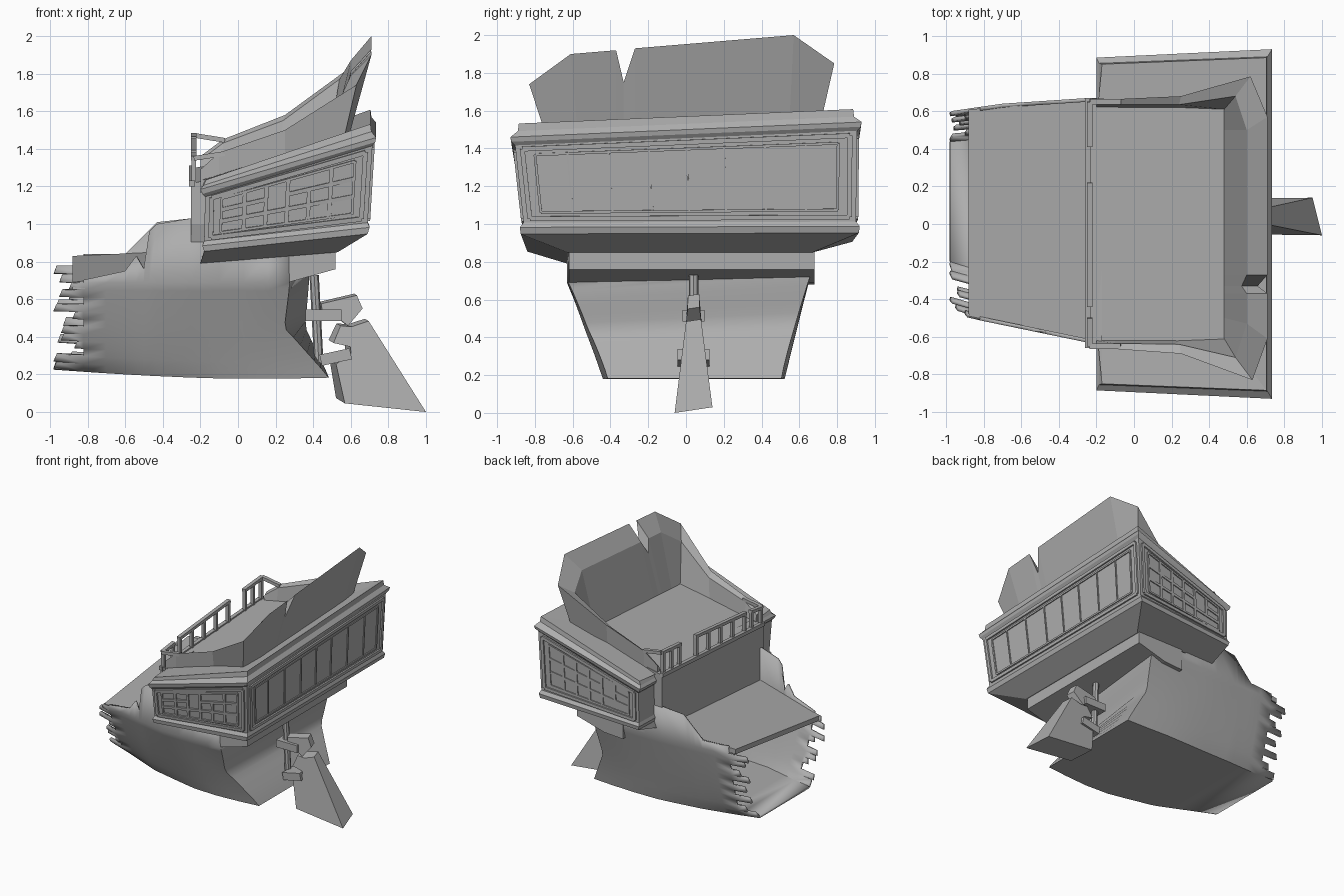
import bpy, bmesh, math
from mathutils import Vector as V

if "Cube" in bpy.data.objects:
    bpy.data.objects.remove(bpy.data.objects["Cube"])

grey = bpy.data.materials.new("dark_timber")
grey.diffuse_color = (.42, .42, .42, 1)
grey.use_nodes = True
grey.node_tree.nodes["Principled BSDF"].inputs["Base Color"].default_value = grey.diffuse_color


def finish(name, bm, smooth=False, thick=0):
    bmesh.ops.recalc_face_normals(bm, faces=bm.faces)
    me = bpy.data.meshes.new(name)
    bm.to_mesh(me)
    bm.free()
    me.materials.append(grey)
    ob = bpy.data.objects.new(name, me)
    bpy.context.collection.objects.link(ob)
    if thick:
        m = ob.modifiers.new("shell", 'SOLIDIFY')
        m.thickness, m.offset = thick, 0
    if smooth:
        bpy.ops.object.select_all(action='DESELECT')
        ob.select_set(True)
        bpy.context.view_layer.objects.active = ob
        bpy.ops.object.shade_smooth_by_angle(angle=math.radians(25))
    return ob


def loft(name, loops, start=True, end=True):
    bm = bmesh.new()
    rings = [[bm.verts.new(p) for p in lp] for lp in loops]
    n = len(rings[0])
    for a, b in zip(rings, rings[1:]):
        for i in range(n):
            j = (i + 1) % n
            bm.faces.new((a[i], a[j], b[j], b[i]))
    if start:
        bm.faces.new(rings[0])
    if end:
        bm.faces.new(rings[-1])
    return finish(name, bm)


def beam(bm, a, b, w, h, up):
    a, b, up = V(a), V(b), V(up)
    d = (b - a).normalized()
    s = d.cross(up).normalized() * w / 2
    u = s.cross(d).normalized() * h / 2
    r = [[bm.verts.new(p + i * s + j * u) for i, j in ((-1, -1), (1, -1), (1, 1), (-1, 1))] for p in (a, b)]
    for i in range(4):
        j = (i + 1) % 4
        bm.faces.new((r[0][i], r[0][j], r[1][j], r[1][i]))
    bm.faces.new(r[0])
    bm.faces.new(r[1])


def interp(pts, x):
    if x <= pts[0][0]:
        return pts[0][1]
    for (a, p), (b, q) in zip(pts, pts[1:]):
        if x <= b:
            return p + (q - p) * (x - a) / (b - a)
    return pts[-1][1]


# Hull shell: two planked sides with broken ends, bottom and raked transom
LOW = {-1: [(-.98, -.2), (-.5, -.36), (0, -.44), (.48, -.41)], 1: [(-.98, .44), (-.5, .49), (0, .52), (.48, .5)]}
TOP = {-1: [(-.98, -.45), (-.88, -.49), (-.25, -.62), (.5, -.61)], 1: [(-.98, .59), (-.7, .63), (-.25, .66), (.5, .67)]}
RIM = {-1: [(-.88, .69), (-.6, .75), (-.54, .83), (-.5, .76), (-.47, .96), (-.43, 1.0), (-.25, 1.03)],
       1: [(-.88, .84), (-.6, .84), (-.43, 1.01), (-.25, 1.03)]}
STERN = {-1: [(.18, .48), (.45, .24), (.69, .27)], 1: [(.18, .48), (.45, .35), (.69, .37)]}
TEETH = {-1: [-.98, -.98, 0, -.87, -.94, -.94, 0, -.88, -.98, 0, -.95, -.9],
         1: [-.98, -.9, 0, -.96, 0, -.93, 0, -.97, -.9, 0, -.95, -.98]}
COLS = [-.82, -.7, -.6, -.54, -.5, -.47, -.43, -.25, -.1]
N = 12


def hull_point(s, x, t, aft=0):
    zb = .185 + .05 * max(0, -x / .98) ** 1.5
    z = zb + ((.69 if s < 0 else .78) - zb) * t
    if aft:
        x = x + (interp(STERN[s], z) - x) * aft
    e = .6 + .6 * min(1, (x + 1) / 1.3)
    a, b = interp(LOW[s], x), interp(TOP[s], x)
    return V((x, a + (b - a) * t ** e, z))


bm = bmesh.new()
cols = {}
for s in (-1, 1):
    cols[s] = []
    for x, aft in [(x, 0) for x in COLS] + [(-.1, .35), (-.1, .7), (-.1, 1)]:
        pts = [hull_point(s, x, k / N, aft) for k in range(N + 1)]
        top = pts[-1].copy()
        top.z = max(interp(RIM[s], top.x), top.z + .01)
        if aft:
            top.z = .84
        cols[s].append([bm.verts.new(p) for p in pts + [top]])
    for a, b in zip(cols[s], cols[s][1:]):
        for k in range(N + 1):
            bm.faces.new((a[k], b[k], b[k + 1], a[k + 1]))
    first = cols[s][0]
    for k, x in enumerate(TEETH[s]):
        if x:
            p, q = (bm.verts.new(hull_point(s, x + d, (k + f) / N)) for f, d in ((.03, 0), (.95, .015)))
            bm.faces.new((first[k], p, q, first[k + 1]))
for i in range(len(cols[1]) - 1):
    bm.faces.new([cols[-1][i][0], cols[-1][i + 1][0], cols[1][i + 1][0], cols[1][i][0]])
for k in range(N):
    bm.faces.new([cols[-1][-1][k], cols[1][-1][k], cols[1][-1][k + 1], cols[-1][-1][k + 1]])
bow = [bm.verts.new(hull_point(s, -.98, 0)) for s in (1, -1)]
bm.faces.new([cols[-1][0][0], cols[1][0][0]] + bow)
finish("hull", bm, True, .02)

# Lower deck, cabin block and stern counter beam
d = [(-.88, -.49, .69), (-.24, -.615, .77), (-.24, .655, .86), (-.88, .61, .83)]
loft("lower_deck", [[(x, y, z - .04) for x, y, z in d], d])


def floor_z(x, y):
    return 1.265 + .2 * (x + .2) + .06 * y


c = [(-.25, -.65), (.48, -.64), (.48, .64), (-.25, .67)]
loft("cabin", [[(x, y * .92, .75 if x < 0 else .84) for x, y in c], [(x, y, 1.0) for x, y in c],
               [(x, y, floor_z(x, y)) for x, y in c]])
prof = [(.1, .68), (.27, .69), (.52, .76), (.52, .87), (.1, .87)]
loft("counter_beam", [[(x, y, z) for x, z in prof] for y in (-.62, .68)])


# Wrap-around stern gallery with mouldings and sloping roof
def ring(xs, ys, zs, xf, yf, zf, roll, rollf, dy=0):
    return [V((x, y + dy, z + r * y)) for x, y, z, r in
            ((xs, -ys, zs, roll), (xs, ys, zs, roll), (xf, yf, zf, rollf), (xf, -yf, zf, rollf))]


wall_low = ring(.69, .88, 1.01, -.18, .85, .935, .003, .03, .02)
wall_top = ring(.715, .905, 1.455, -.175, .87, 1.175, .043, .035)
loft("gallery", [
    ring(.53, .65, .85, -.2, .65, .82, 0, .045, .02),
    ring(.69, .895, .95, -.18, .86, .88, .003, .03, .02),
    ring(.70, .90, .985, -.19, .865, .91, .003, .03, .02),
    wall_low, wall_top,
    ring(.73, .925, 1.475, -.19, .88, 1.19, .043, .035),
    ring(.735, .93, 1.50, -.2, .885, 1.215, .043, .035),
    ring(.71, .89, 1.53, -.185, .855, 1.235, .043, .035),
    ring(.705, .885, 1.57, -.17, .85, 1.265, .043, .035),
    ring(.53, .66, 1.49, -.19, .65, 1.26, .043, .04)], True, False)


# Window frames and broken lattice on a wall quad
def windows(name, i, j, inset, us, vs, skip, bar):
    a, b, c2, d2 = wall_low[i], wall_low[j], wall_top[j], wall_top[i]
    nrm = (b - a).cross(d2 - a).normalized()

    def P(u, v):
        return a.lerp(b, u).lerp(d2.lerp(c2, u), v)
    bm = bmesh.new()
    for (iu, iv), w, h in ((inset[0], .025, .025), (inset[1], .014, .016)):
        q = [P(iu, iv), P(1 - iu, iv), P(1 - iu, 1 - iv), P(iu, 1 - iv)]
        for k in range(4):
            beam(bm, q[k], q[(k + 1) % 4], w, h, nrm)
    u0, v0 = inset[1]
    vv = [v0] + vs + [1 - v0]
    uu = [u0] + us + [1 - u0]
    n = 0
    for u in us:
        for p, q in zip(vv, vv[1:]):
            n += 1
            if n % skip:
                beam(bm, P(u, p), P(u, q), bar, .014, nrm)
    for v in vs:
        for p, q in zip(uu, uu[1:]):
            n += 1
            if n % skip:
                beam(bm, P(p, v), P(q, v), bar, .014, nrm)
    finish(name, bm)


side_us = [.11 + .78 * k / 6 for k in range(1, 6)]
windows("left_windows", 3, 0, ((.04, .06), (.1, .14)), side_us, [.38, .62], 12, .022)
windows("right_windows", 1, 2, ((.04, .06), (.1, .14)), side_us, [.38, .62], 13, .022)
windows("stern_windows", 0, 1, ((.02, .05), (.055, .13)), [.15, .27, .39, .5, .61, .73, .85], [], 9, .01)

# Poop bulwark and splintered stern board: inner floor, inner rim, outer top, outer foot
cols = [
    ((-.2, -.62), (-.2, -.635, 1.28), (-.2, -.66, 1.29), (-.2, -.66)),
    ((-.1, -.62), (-.1, -.635, 1.36), (-.1, -.665, 1.38), (-.1, -.66)),
    ((.22, -.62), (.24, -.64, 1.47), (.25, -.69, 1.50), (.25, -.66)),
    ((.48, -.61), (.54, -.71, 1.66), (.63, -.83, 1.74), (.53, -.69)),
    ((.48, -.5), (.60, -.53, 1.79), (.71, -.61, 1.90), (.55, -.56)),
    ((.48, -.37), (.60, -.37, 1.80), (.71, -.37, 1.92), (.55, -.37)),
    ((.48, -.33), (.573, -.33, 1.70), (.658, -.33, 1.75), (.55, -.33)),
    ((.48, -.27), (.60, -.27, 1.81), (.71, -.27, 1.93), (.55, -.27)),
    ((.48, .5), (.60, .5, 1.87), (.71, .57, 2.0), (.55, .54)),
    ((.48, .61), (.54, .68, 1.77), (.62, .785, 1.85), (.53, .68)),
    ((.22, .62), (.24, .635, 1.55), (.25, .68, 1.58), (.25, .66)),
    ((-.08, .62), (-.08, .635, 1.43), (-.08, .665, 1.45), (-.08, .66)),
    ((-.2, .62), (-.2, .635, 1.34), (-.2, .66, 1.36), (-.2, .66))]
loft("stern_bulwark", [[(*f, floor_z(*f) - .005), r, t, (*o, floor_z(*o) - .06)] for f, r, t, o in cols])

# Broken railing along the front of the upper deck
bm = bmesh.new()


def rail_pt(y, h, x=-.235):
    return (x, y, floor_z(x, y) - .01 + h)


for y0, y1, n, h0, h1 in ((-.65, -.5, 2, .14, .15), (-.44, .22, 5, .16, .18), (.41, .65, 3, .18, .185)):
    beam(bm, rail_pt(y0, h0), rail_pt(y1, h1), .03, .025, (0, 0, 1))
    for k in range(n):
        f = k / (n - 1)
        y = y0 + .015 + (y1 - y0 - .03) * f
        beam(bm, rail_pt(y, 0), rail_pt(y, h0 + (h1 - h0) * f), .025, .025, (1, 0, 0))
for y, h, z in ((-.65, .14, 1.375), (.65, .185, 1.445)):
    beam(bm, rail_pt(y, h), (-.07, y, z), .03, .025, (0, 0, 1))
finish("railing", bm)
bm = bmesh.new()
beam(bm, (-.245, -.66, floor_z(-.25, -.66)), (-.245, .67, floor_z(-.25, .67)), .03, .03, (0, 0, 1))
finish("deck_edge", bm)


# Rudder: flared blade, splintered upper piece, post and brackets
def flared(name, prof):
    loops = []
    for s in (-1, 1):
        lp = []
        for x, z in prof:
            y = .04 + s * (.03 + .07 * max(0, 1 - z / .55))
            lp.append((x - (y + .06) * .25, y, z + (y + .06) * .15))
        loops.append(lp)
    loft(name, loops)


flared("rudder_blade", [(.56, .45), (.62, .445), (.71, .475), (1.0, 0), (.57, .045), (.53, .25), (.61, .30), (.61, .34), (.52, .36)])
flared("rudder_top", [(.46, .565), (.65, .61), (.68, .54), (.60, .45), (.56, .48), (.47, .49)])
bm = bmesh.new()
beam(bm, (.36, .04, .515), (.55, .04, .515), .115, .06, (0, 0, 1))
beam(bm, (.44, .04, .275), (.6, .04, .31), .17, .06, (0, 0, 1))
finish("rudder_brackets", bm)
loft("rudder_post", [[(x + .025 * math.cos(a * math.pi / 4), .04 + .025 * math.sin(a * math.pi / 4), z)
                      for a in range(8)] for z, x in ((.26, .43), (.73, .405))])
